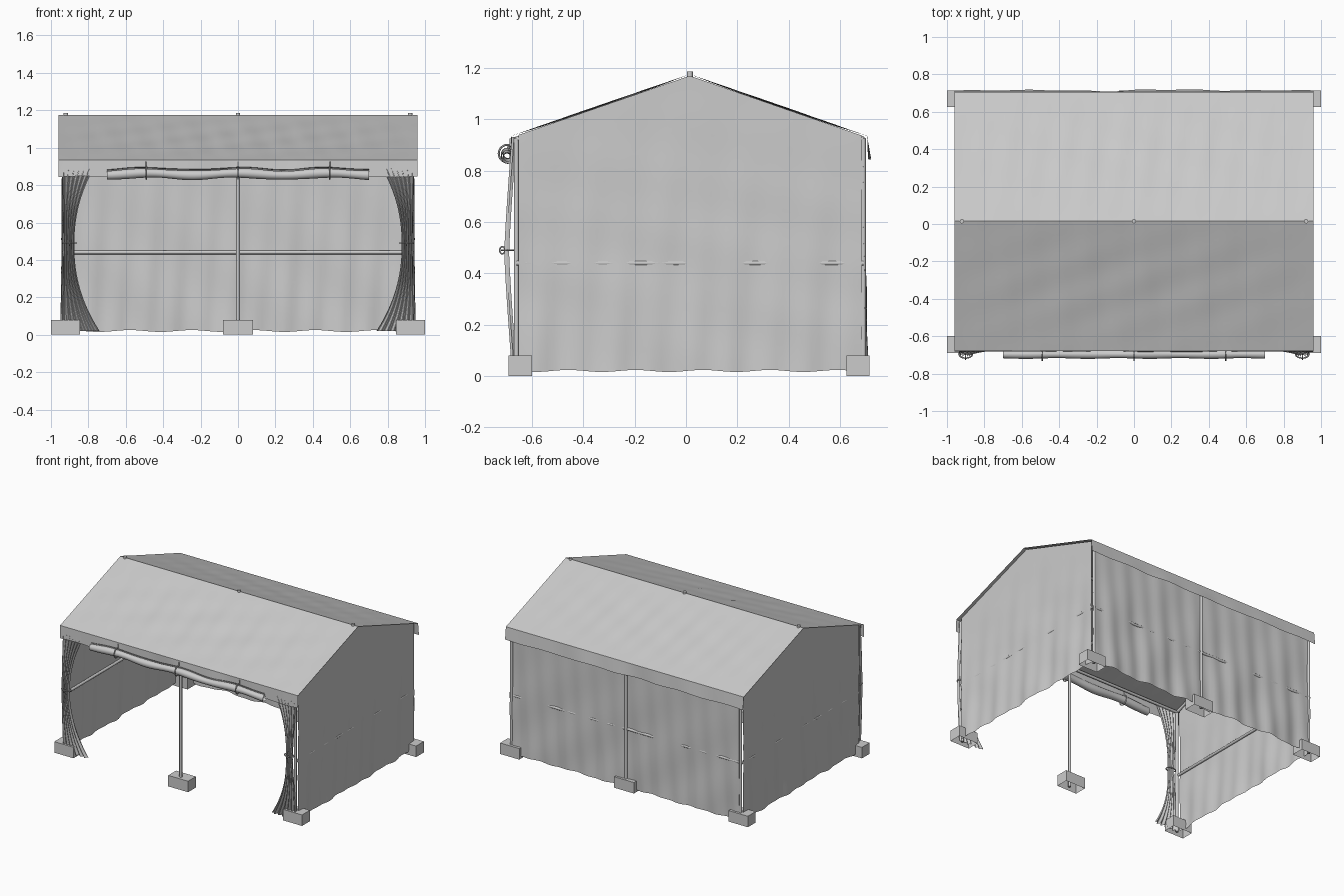
import bpy
import bmesh
from math import sin, cos, pi
from mathutils import Vector

cube = bpy.data.objects.get("Cube")
if cube:
    bpy.data.objects.remove(cube)

grey = bpy.data.materials.new("light grey canvas")
grey.use_nodes = True
COLOUR = (0.6, 0.6, 0.6, 1)
grey.diffuse_color = COLOUR
grey.node_tree.nodes["Principled BSDF"].inputs["Base Color"].default_value = COLOUR

RIDGE_Y, RIDGE_Z, EAVE_Z = 0.015, 1.175, 0.935
FRONT, BACK, HALF = -0.68, 0.705, 0.96


def finish(name, bm, smooth=True):
    mesh = bpy.data.meshes.new(name)
    bm.to_mesh(mesh)
    bm.free()
    mesh.materials.append(grey)
    ob = bpy.data.objects.new(name, mesh)
    bpy.context.collection.objects.link(ob)
    if smooth:
        bpy.ops.object.select_all(action='DESELECT')
        bpy.context.view_layer.objects.active = ob
        ob.select_set(True)
        bpy.ops.object.shade_smooth_by_angle(angle=0.7)
    return ob


def sheet(name, point, nu, nv):
    """Cloth grid from a function of u, v in 0..1."""
    bm = bmesh.new()
    rows = [[bm.verts.new(point(i / nu, j / nv)) for i in range(nu + 1)]
            for j in range(nv + 1)]
    for a, b in zip(rows, rows[1:]):
        for i in range(nu):
            bm.faces.new((a[i], a[i + 1], b[i + 1], b[i]))
    return finish(name, bm)


def pole(name, a, b, r=0.01):
    a, b = Vector(a), Vector(b)
    bm = bmesh.new()
    bmesh.ops.create_cone(bm, cap_ends=True, segments=12, radius1=r,
                          radius2=r, depth=(b - a).length)
    bm.transform((b - a).to_track_quat('Z', 'Y').to_matrix().to_4x4())
    bmesh.ops.translate(bm, vec=(a + b) / 2, verts=bm.verts)
    return finish(name, bm)


def ring(name, centre, rx, ry, axis, r=0.004):
    """Thin closed cord loop around the x or z axis."""
    def point(u, v):
        t, s = 2 * pi * u, 2 * pi * v
        p, q = (rx + r * cos(s)) * cos(t), (ry + r * cos(s)) * sin(t)
        local = (p, q, r * sin(s)) if axis == 'z' else (r * sin(s), p, q)
        return Vector(centre) + Vector(local)
    return sheet(name, point, 24, 6)


def ripple(a, b):
    """Soft, irregular cloth movement between -1 and 1."""
    return (sin(9 * a + 2 * b) + sin(21 * a - 3 * b + 1)
            + 0.7 * sin(13 * b + 5 * a)) / 2.7


def roof_z(y):
    edge = FRONT if y < RIDGE_Y else BACK
    return RIDGE_Z + (EAVE_Z - RIDGE_Z) * (y - RIDGE_Y) / (edge - RIDGE_Y)


# Roof slopes and hanging valances
for side, edge, out in (("front", FRONT, -1), ("back", BACK, 1)):
    def slope(u, v):
        x, y = HALF * (2 * u - 1), RIDGE_Y + (edge - RIDGE_Y) * v
        calm = sin(pi * u) ** 0.5 * sin(pi * v) if 0 < u < 1 else 0
        sag = 0.006 * ripple(2 * x, 2 * y * out) - 0.004
        return (x, y, roof_z(y) + sag * calm)

    def valance(u, v):
        x = HALF * (2 * u - 1)
        flare = 0.010 if out > 0 else 0.003
        y = edge + out * v * (flare + 0.008 * ripple(x, 0) * sin(pi * u))
        return (x, y, EAVE_Z - v * (0.09 + 0.003 * sin(17 * x)))
    sheet(side + "_roof_slope", slope, 64, 28)
    sheet(side + "_valance", valance, 64, 4)

# Gable walls
for name, s in (("right_gable_wall", -1), ("left_gable_wall", 1)):
    def gable(u, v):
        if u < 0.5:
            y = -0.652 + (RIDGE_Y + 0.652) * 2 * u
        else:
            y = RIDGE_Y + (0.685 - RIDGE_Y) * (2 * u - 1)
        low = 0.02 + 0.004 * sin(24 * y)
        z = low + (roof_z(y) - 0.006 - low) * v
        x = 0.94 + 0.012 * (1 - v) ** 1.5 * ripple(2 * y, z) \
            + 0.004 * ripple(y, 2 * z) * sin(pi * v)
        return (s * x, y, z)
    sheet(name, gable, 48, 28)


# Back wall
def back_wall(u, v):
    x = 0.935 * (2 * u - 1)
    low = 0.02 + 0.005 * sin(19 * x)
    z = low + (0.925 - low) * v
    y = 0.688 + 0.010 * (1 - v) + (0.004 + 0.010 * (1 - v)) * ripple(2 * x, z)
    dent = max(0, 1 - abs(x) / 0.12) * (1 - v) * 0.014
    return (x, y - dent, z)


sheet("back_wall", back_wall, 72, 24)

# Tied-back front curtains
for name, s in (("right", -1), ("left", 1)):
    def curtain(u, v):
        z = 0.02 + 0.91 * v
        t = min(abs(z - 0.48) / 0.46, 1)
        inner = 0.875 - 0.135 * t ** 2.2
        outer = 0.93 + 0.012 * t
        y = -0.668 - 0.03 * (1 - t ** 1.2) + 0.010 * sin(12 * pi * u)
        return (s * (inner + (outer - inner) * u), y, z)
    sheet(name + "_curtain", curtain, 60, 28)
    ring(name + "_curtain_tie", (s * 0.9, -0.695, 0.49), 0.036, 0.022, 'z')
    ring(name + "_tie_knot", (s * 0.9, -0.715, 0.49), 0.010, 0.014, 'x', 0.003)


# Rolled-up front door cloth with straps
def roll_centre(x):
    return -0.695, 0.86 + 0.006 * cos(13 * x)


def rolled(u, v):
    x = 0.7 * (2 * v - 1)
    y, z = roll_centre(x)
    t = 4.5 * pi * u
    r = 0.012 + 0.018 * u + 0.002 * sin(19 * x)
    return (x, y + r * cos(t), z + r * sin(t))


sheet("rolled_door", rolled, 54, 48)
for x in (-0.49, 0, 0.49):
    y, z = roll_centre(x)
    ring("roll_strap", (x, y, z), 0.034, 0.034, 'x')
    pole("strap_hanger", (x, y + 0.012, z + 0.03), (x, FRONT - 0.003, 0.925), 0.004)

# Footing blocks, hollow underneath, with posts standing in them
for y0, y1, post_y, row in ((-0.69, -0.60, -0.66, "front"),
                            (0.625, 0.715, 0.69, "back")):
    for x0, x1, post_x in ((-1, -0.845, -0.925), (-0.08, 0.08, 0),
                           (0.845, 1, 0.925)):
        bm = bmesh.new()
        bmesh.ops.create_cube(bm, size=1)
        bmesh.ops.scale(bm, vec=(x1 - x0, y1 - y0, 0.08), verts=bm.verts)
        bmesh.ops.translate(bm, vec=((x0 + x1) / 2, (y0 + y1) / 2, 0.04),
                            verts=bm.verts)
        bm.normal_update()
        under = [f for f in bm.faces if f.normal.z < -0.5]
        bmesh.ops.delete(bm, geom=under, context='FACES_ONLY')
        finish(row + "_footing", bm, False)
        pole(row + "_post", (post_x, post_y, 0.01), (post_x, post_y, 0.925))
        # Rafter from post to ridge
        pole(row + "_rafter", (post_x, post_y, 0.922),
             (post_x, RIDGE_Y, RIDGE_Z - 0.017))
    pole(row + "_eave_pole", (-0.925, post_y, 0.92), (0.925, post_y, 0.92))

# Ridge pole, finials and mid-height rails
pole("ridge_pole", (-0.93, RIDGE_Y, 1.158), (0.93, RIDGE_Y, 1.158))
for x in (-0.92, 0, 0.92):
    pole("ridge_finial", (x, RIDGE_Y, 1.14), (x, RIDGE_Y, 1.186), 0.012)
for s in (-1, 1):
    pole("side_rail", (s * 0.93, -0.66, 0.44), (s * 0.93, 0.69, 0.44))
pole("back_rail", (-0.925, 0.684, 0.44), (0.925, 0.684, 0.44))
